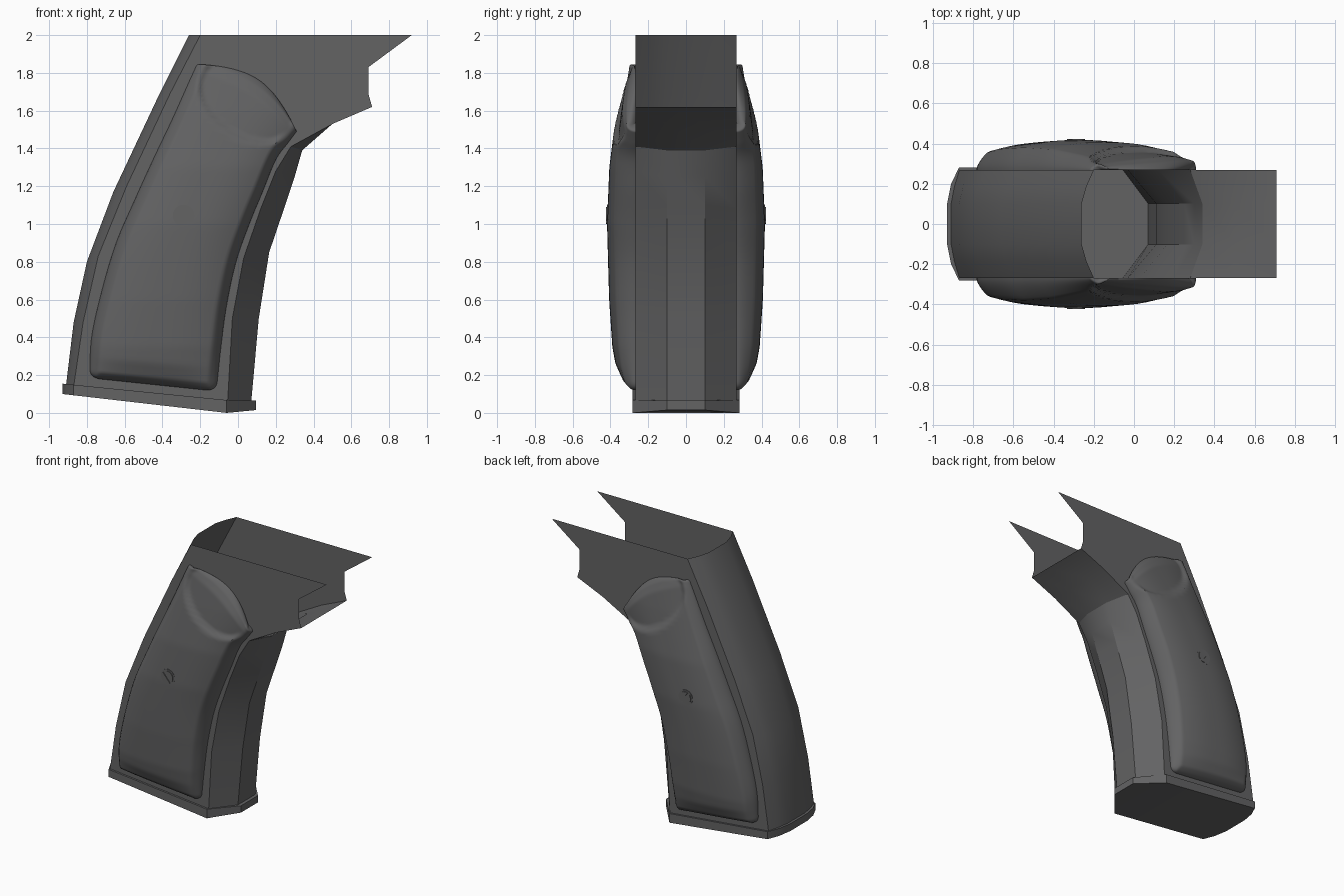
import bpy, bmesh, math
from mathutils import Vector

cube = bpy.data.objects.get("Cube")
if cube:
    bpy.data.objects.remove(cube)

grey = bpy.data.materials.new("dark_grey")
grey.use_nodes = True
colour = (0.125, 0.125, 0.127, 1)
grey.diffuse_color = colour
grey.node_tree.nodes["Principled BSDF"].inputs["Base Color"].default_value = colour

HALF = 0.268  # half width of the frame


def finish(name, bm, angle=30, mirror=False, recalc=True):
    bmesh.ops.remove_doubles(bm, verts=bm.verts, dist=0.0005)
    if recalc:
        bmesh.ops.recalc_face_normals(bm, faces=bm.faces)
    mesh = bpy.data.meshes.new(name)
    bm.to_mesh(mesh)
    bm.free()
    mesh.materials.append(grey)
    ob = bpy.data.objects.new(name, mesh)
    bpy.context.collection.objects.link(ob)
    if mirror:
        ob.modifiers.new("both_sides", 'MIRROR').use_axis = (False, True, False)
    bpy.ops.object.select_all(action='DESELECT')
    ob.select_set(True)
    bpy.context.view_layer.objects.active = ob
    bpy.ops.object.shade_smooth_by_angle(angle=math.radians(angle))
    return ob


def loft(bm, rows):
    grid = [[bm.verts.new(p) for p in row] for row in rows]
    for a, b in zip(grid, grid[1:]):
        for i in range(len(a) - 1):
            bm.faces.new((a[i], a[i + 1], b[i + 1], b[i]))


def spline(pts, t):
    """Smooth curve through pts, t from 0 to 1."""
    f = t * (len(pts) - 1)
    i = min(int(f), len(pts) - 2)
    f -= i
    p = [Vector(pts[min(max(k, 0), len(pts) - 1)]) for k in range(i - 1, i + 3)]
    return 0.5 * (2 * p[1] + (p[2] - p[0]) * f
                  + (2 * p[0] - 5 * p[1] + 4 * p[2] - p[3]) * f ** 2
                  + (3 * p[1] - p[0] - 3 * p[2] + p[3]) * f ** 3)


def lookup(table, z):
    for (z0, a), (z1, b) in zip(table, table[1:]):
        if z <= z1:
            return a + (b - a) * max(0, (z - z0) / (z1 - z0))
    return table[-1][1]


# Frame: side plates joined by a rounded back strap and a chamfered front strap
back_edge = [(-.87, .14), (-.82, .48), (-.74, .83), (-.59, 1.2), (-.36, 1.69), (-.2, 2)]
back_mid = [(-.91, .15), (-.87, .48), (-.8, .8), (-.66, 1.17), (-.42, 1.68), (-.26, 2)]
front_edge = [(-.055, .06), (-.03, .5), (.03, .82), (.12, 1.08), (.2, 1.28),
              (.28, 1.41), (.5, 1.53), (.71, 1.62)]
front_mid = [(.07, .06), (.11, .5), (.165, .85), (.25, 1.1), (.3, 1.25),
             (.34, 1.39), (.5, 1.53), (.71, 1.62)]
nose = [(.69, 1.69), (.69, 1.83), (.92, 2)]


def strap(edge, mid, section):
    rows = []
    for e, m in zip(edge, mid):
        row = []
        for y, f in section:
            p = Vector(e).lerp(Vector(m), f)
            row.append((p.x, y * HALF, p.y))
        rows.append(row)
    return rows


bm = bmesh.new()
loft(bm, strap(back_edge, back_mid,
               [(-1, 0), (-.7, .6), (-.38, 1), (.38, 1), (.7, .6), (1, 0)]))
loft(bm, strap(front_edge, front_mid, [(1, 0), (.38, 1), (-.38, 1), (-1, 0)]))
for side in (-1, 1):
    outline = front_edge + nose + back_edge[::-1]
    verts = [bm.verts.new((x, side * HALF, z)) for x, z in outline]
    bm.faces.new(verts if side < 0 else verts[::-1])
finish("grip_frame", bm, recalc=False)

# Base plate
half_outline = [(-.93, .1), (-.91, .2), (-.87, .282), (-.06, .282), (.095, .1)]
outline = half_outline + [(x, -y) for x, y in reversed(half_outline)]
upper = [(-.93, .155), (-.06, .068), (.095, .066)]
lower = [(-.93, .1), (-.06, 0), (.095, .015)]
bm = bmesh.new()
rings = [[bm.verts.new((x, y, lookup(t, x))) for x, y in outline] for t in (lower, upper)]
for ring in rings:
    for i in range(4):
        bm.faces.new((ring[i], ring[i + 1], ring[8 - i], ring[9 - i]))
for i in range(len(outline)):
    j = (i + 1) % len(outline)
    bm.faces.new((rings[0][i], rings[0][j], rings[1][j], rings[1][i]))
finish("base_plate", bm, angle=20)

# Domed side panels with a dished thumb rest
rear = [(-.785, .185), (-.775, .4), (-.72, .65), (-.645, .9), (-.55, 1.12),
        (-.45, 1.34), (-.35, 1.55), (-.265, 1.74), (-.21, 1.86)]
fore = [(-.115, .115), (-.09, .35), (-.06, .57), (-.01, .8), (.06, 1),
        (.13, 1.17), (.2, 1.34), (.265, 1.43), (.318, 1.5)]
crown = [(.1, .07), (.2, .095), (.35, .122), (.6, .139), (1, .15),
         (1.3, .138), (1.6, .1), (1.8, .07), (1.9, .045)]
LENGTH = 1.7
ROWS, COLS = 90, 48


def panel_point(u, v):
    s = .5 - .5 * math.cos(math.pi * u)
    t = .5 - .5 * math.cos(math.pi * v)
    a, b = spline(rear, t), spline(fore, t)
    width = (b - a).length
    # round the four corners
    end = min(t, 1 - t) * LENGTH
    r = .06
    cut = r - math.sqrt(r * r - (r - end) ** 2) if end < r else 0
    p = a.lerp(b, (cut + s * (width - 2 * cut)) / width)
    # arched upper end
    p += Vector((.57, .82)) * .1 * 4 * s * (1 - s) * t ** 5
    d = min(s * width, (1 - s) * width, end)
    edge = math.sqrt(min(1, d / .05))
    dome = (1 - abs(2 * s - 1) ** 2.5)
    h = lookup(crown, p.y) * (.6 * edge + .4 * dome * min(1, end / .12))
    # thumb rest
    q = p - Vector((.05, 1.655))
    e = math.hypot((q.x * .82 - q.y * .57) / .295, (q.x * .57 + q.y * .82) / .2)
    h -= .026 * min(1, max(0, (1 - e) / .12)) * edge
    return (p.x, -HALF - max(h, -.003), p.y)


bm = bmesh.new()
loft(bm, [[panel_point(i / COLS, j / ROWS) for i in range(COLS + 1)]
          for j in range(ROWS + 1)])
for f in bm.faces:
    f.normal_update()
if sum(f.normal.y for f in bm.faces) > 0:
    bmesh.ops.reverse_faces(bm, faces=bm.faces)
finish("side_panels", bm, angle=40, mirror=True, recalc=False)

# Slotted screws: an outer collar and two half discs either side of the slot
centre = Vector((-.288, 0, 1.045))


def prism(bm, pts, y0, y1):
    a, b = [[bm.verts.new((centre.x + x, y, centre.z + z)) for x, z in pts] for y in (y0, y1)]
    bm.faces.new(a)
    bm.faces.new(b[::-1])
    for i in range(len(pts)):
        j = (i + 1) % len(pts)
        bm.faces.new((a[i], b[i], b[j], a[j]))


def arc(radius, start, end, n):
    angles = [math.radians(start + (end - start) * i / n) for i in range(n + 1)]
    return [(radius * math.cos(k), radius * math.sin(k)) for k in angles]


bm = bmesh.new()
prism(bm, arc(.057, 0, 360, 24)[:-1], -.39, -.4175)
for start in (-38, 142):
    prism(bm, arc(.045, start, start + 156, 12), -.41, -.423)
finish("panel_screws", bm, mirror=True)
